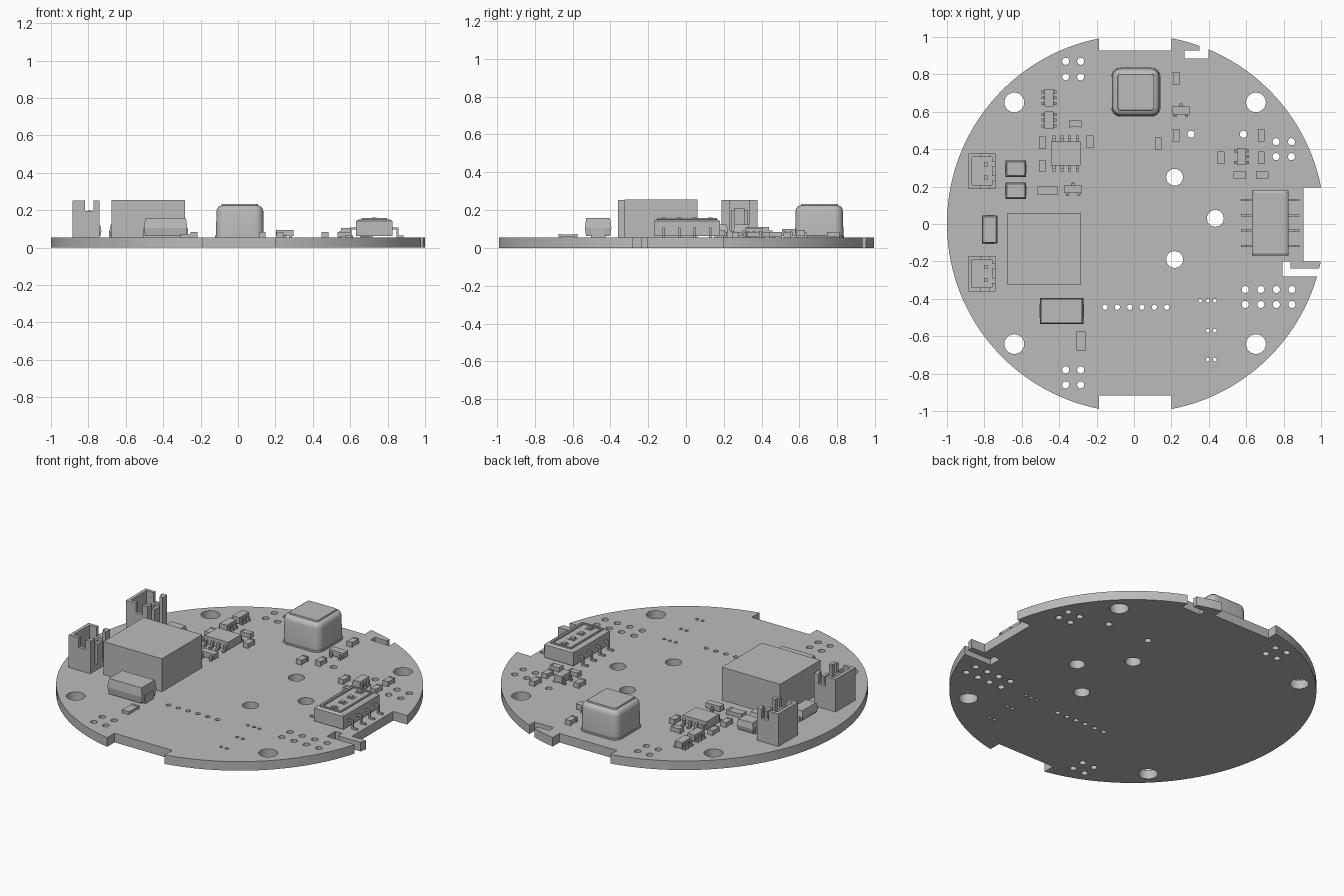
import bpy, bmesh
from math import pi, cos, sin, acos, asin, radians

if "Cube" in bpy.data.objects:
    bpy.data.objects.remove(bpy.data.objects["Cube"])

GREY = (0.5, 0.5, 0.5, 1)
mat = bpy.data.materials.new("plain grey")
mat.use_nodes = True
mat.diffuse_color = GREY
mat.node_tree.nodes["Principled BSDF"].inputs["Base Color"].default_value = GREY
TOP = 0.055  # top surface of the board


def add_object(name, mesh, smooth=False):
    mesh.materials.clear()
    mesh.materials.append(mat)
    ob = bpy.data.objects.new(name, mesh)
    bpy.context.collection.objects.link(ob)
    if smooth:
        bpy.ops.object.select_all(action='DESELECT')
        ob.select_set(True)
        bpy.context.view_layer.objects.active = ob
        bpy.ops.object.shade_smooth_by_angle(angle=radians(35))
    return ob


def finish(name, bm, smooth=False):
    bmesh.ops.recalc_face_normals(bm, faces=bm.faces)
    mesh = bpy.data.meshes.new(name)
    bm.to_mesh(mesh)
    bm.free()
    return add_object(name, mesh, smooth)


def boxes(name, specs):
    """One object from boxes given as x0, x1, y0, y1, z0, z1."""
    bm = bmesh.new()
    for x0, x1, y0, y1, z0, z1 in specs:
        for v in bmesh.ops.create_cube(bm, size=1)["verts"]:
            v.co = (x1 if v.co.x > 0 else x0, y1 if v.co.y > 0 else y0,
                    z1 if v.co.z > 0 else z0)
    return finish(name, bm)


def loft(name, cx, cy, hx, hy, rings, radius=0, segs=0):
    """Stack of rounded rectangles; rings are (inset, z)."""
    bm = bmesh.new()
    loops = []
    for inset, z in rings:
        r = max(radius - inset, 0.01) if segs else 0
        loop = []
        for q, (sx, sy) in enumerate(((1, 1), (-1, 1), (-1, -1), (1, -1))):
            for i in range(segs + 1):
                a = pi / 2 * (q + (i / segs if segs else 0))
                loop.append(bm.verts.new((cx + sx * (hx - inset - r) + r * cos(a),
                                          cy + sy * (hy - inset - r) + r * sin(a), z)))
        loops.append(loop)
    for a, b in zip(loops, loops[1:]):
        for i in range(len(a)):
            j = (i + 1) % len(a)
            bm.faces.new((a[i], a[j], b[j], b[i]))
    bm.faces.new(loops[0][::-1])
    bm.faces.new(loops[-1])
    return finish(name, bm, segs > 0)


# Circuit board: notched disc with drilled holes
CX, CY, R = 0.0095, 0.002, 1.0095


def at_x(x):
    return acos((x - CX) / R)


def at_y(y):
    return asin((y - CY) / R)


def arc(a0, a1, cx=CX, cy=CY, r=R, step=2.5):
    n = max(2, int(abs(a1 - a0) / radians(step)))
    return [(cx + r * cos(a0 + (a1 - a0) * i / n),
             cy + r * sin(a0 + (a1 - a0) * i / n)) for i in range(n + 1)]


outline = arc(at_y(.195), at_x(.398))
outline += [(.398, .885), (.27, .885), (.27, .928), (.35, .928)]
outline += arc(at_x(.35), at_x(.2)) + [(.2, .928), (-.187, .928)]
outline += arc(at_x(-.187), 2 * pi - at_x(-.187)) + [(-.187, -.917), (.2, -.917)]
outline += arc(-at_x(.2), at_y(-.28))
outline += [(.794, -.28), (.794, -.2), (.837, -.2), (.837, -.238)]
outline += arc(at_y(-.238), at_y(-.2)) + [(.906, -.2), (.906, .195)]

holes = [(x, y, .053) for x in (-.64, .652) for y in (.65, -.642)]
holes += [(.217, .25, .045), (.435, .03, .045), (.217, -.19, .045)]
holes += [(x, y, .019) for x in (-.365, -.285) for y in (.87, .787, -.78, -.86)]
holes += [(x, y, .019) for x in (.76, .842) for y in (.44, .36)]
holes += [(.595 + .083 * i, y, .019) for i in range(4) for y in (-.35, -.43)]
holes += [(.305, .48, .019), (.585, .48, .019)]
holes += [(-.155 + .066 * i, -.445, .014) for i in range(6)]
holes += [(x, y, .01) for x in (.395, .432) for y in (-.41, -.57, -.725)]
holes += [(.355, -.41, .01)]

curve = bpy.data.curves.new("board_outline", 'CURVE')
curve.dimensions = '2D'
curve.fill_mode = 'BOTH'
curve.extrude = TOP / 2
for pts in [outline] + [arc(0, 2 * pi, x, y, r, 15)[:-1] for x, y, r in holes]:
    spline = curve.splines.new('POLY')
    spline.points.add(len(pts) - 1)
    for p, (x, y) in zip(spline.points, pts):
        p.co = (x, y, 0, 1)
    spline.use_cyclic_u = True
helper = bpy.data.objects.new("board_outline", curve)
bpy.context.collection.objects.link(helper)
graph = bpy.context.evaluated_depsgraph_get()
board_mesh = bpy.data.meshes.new_from_object(helper.evaluated_get(graph))
bpy.data.objects.remove(helper)
for v in board_mesh.vertices:
    v.co.z += TOP / 2
add_object("circuit_board", board_mesh, True)

# Large module and the rounded metal can
boxes("large_module", [(-.675, -.283, -.325, .06, TOP, .255)])
loft("rounded_can", .01, .705, .132, .132,
     [(0, TOP), (0, .064), (.004, .066), (.007, .195), (.011, .21), (.02, .221),
      (.034, .225), (.036, .233)], .05, 6)

# Moulded diodes and the power inductor pair
for name, x, y, hx, hy, top in (("large_diode", -.387, -.465, .116, .07, .157),
                                ("side_diode", -.772, -.03, .042, .075, .12),
                                ("rear_capacitor", -.632, .295, .055, .044, .125),
                                ("front_capacitor", -.632, .178, .055, .044, .125)):
    mid = (TOP + top) / 2
    loft(name, x, y, hx, hy, [(.006, TOP + .008), (0, mid), (.007, top)])
    lx, ly = (hx + .003, hy * .55) if hx > hy else (hx * .55, hy + .003)
    boxes(name + "_leads", [(x - lx, x + lx, y - ly, y + ly, TOP, mid)])


# Open two-pin sockets
def socket(name, cy):
    x0, x1, h, t, top = -.885, -.74, .095, .02, .253
    spec = [(x0, x1, cy - h, cy + h, TOP, .09), (x0, x0 + t, cy - h, cy + h, .09, top)]
    for s in (-1, 1):
        ya, yb = sorted((cy + s * h, cy + s * (h - t)))
        spec += [(x0, -.818, ya, yb, .09, top), (-.818, -.772, ya, yb, .09, .195),
                 (-.772, x1, ya, yb, .09, top)]
        ya, yb = sorted((cy + s * h, cy + s * .05))
        spec.append((x1 - t, x1, ya, yb, .09, top))
        py = cy + s * .035
        spec.append((-.802, -.782, py - .01, py + .01, .09, .2))
    spec.append((x1 - t, x1, cy - .027, cy + .027, .09, .21))
    boxes(name, spec)


socket("rear_socket", .283)
socket("front_socket", -.265)


# Chips with bent leads; leads leave along x, or along y when turned
def chip(name, cx, cy, hx, hy, top, right, left, reach, w=.008, turned=False):
    z = TOP + (top - TOP) * .55
    spec = [(-hx, hx, -hy, hy, TOP + .008, top)]
    for s, rows in ((1, right), (-1, left)):
        for y in rows:
            bend = hx + (reach - hx) * .55
            for a, b, z0, z1 in ((hx - .005, bend, z - .006, z + .006),
                                 (bend - .01, bend, TOP, z + .006),
                                 (bend - .01, reach, TOP, TOP + .01)):
                xa, xb = sorted((s * a, s * b))
                spec.append((xa, xb, y - w, y + w, z0, z1))
    if turned:
        spec = [(c, d, a, b, e, f) for a, b, c, d, e, f in spec]
    boxes(name, [(a + cx, b + cx, c + cy, d + cy, e, f) for a, b, c, d, e, f in spec])


four = (-.064, -.021, .021, .064)
three = (-.031, 0, .031)
two = (-.031, .031)
chip("eight_lead_chip", -.365, .377, .063, .079, .11, four, four, .096, turned=True)
chip("six_lead_chip_rear", -.455, .675, .024, .046, .1, three, three, .04)
chip("six_lead_chip_front", -.455, .555, .024, .046, .1, three, three, .04)
chip("five_lead_chip", .575, .36, .024, .044, .105, three, two, .04)
chip("transistor_left", -.325, .187, .02, .048, .095, (0,), two, .035, turned=True)
chip("transistor_right", .25, .607, .022, .048, .095, (0,), two, .036, turned=True)

# Slide switch block with rim, sliders and leads
rows = (-.123, -.041, .041, .123)
SX, SY = .728, .005
chip("switch_block", SX, SY, .098, .174, .142, rows, rows, .157, .006)
loft("switch_cover", SX, SY, .098, .174, [(0, .142), (.012, .15)])
rim = [(SX + s * .064 - .005, SX + s * .064 + .005, SY - .158, SY + .158, .148, .158)
       for s in (-1, 1)]
rim += [(SX - .064, SX + .064, SY + s * .153 - .005, SY + s * .153 + .005, .148, .158)
        for s in (-1, 1)]
boxes("switch_rim", rim)
boxes("switch_sliders", [(SX - .02, SX + .022, SY + y - .018, SY + y + .018, .148, .153)
                         for y in rows] +
      [(SX - .012, SX + .012, SY + y - .012, SY + y + .012, .15, .16) for y in rows])

# Small chip resistors and capacitors: centre, half sizes, top
small = [(x, y, .018, .033, .085) for x, y in
         ((-.49, .435), (-.49, .31), (-.235, .44), (.225, .78), (.225, .475),
          (.13, .43), (.465, .355), (.68, .475), (.68, .355))]
small += [(x, y, .033, .018, .085) for x, y in ((-.315, .535), (.565, .262), (.685, .262))]
small += [(-.462, .178, .053, .023, .085), (-.283, -.625, .024, .05, .074)]
for i, (x, y, hx, hy, top) in enumerate(small):
    spec = [(x - hx * .98, x + hx * .98, y - hy * .98, y + hy * .98, TOP + .003, top - .002)]
    for s in (-1, 1):
        if hx > hy:
            xa, xb = sorted((x + s * hx, x + s * hx * .7))
            spec.append((xa, xb, y - hy, y + hy, TOP, top))
        else:
            ya, yb = sorted((y + s * hy, y + s * hy * .7))
            spec.append((x - hx, x + hx, ya, yb, TOP, top))
    boxes(f"small_part_{i + 1}", spec)
